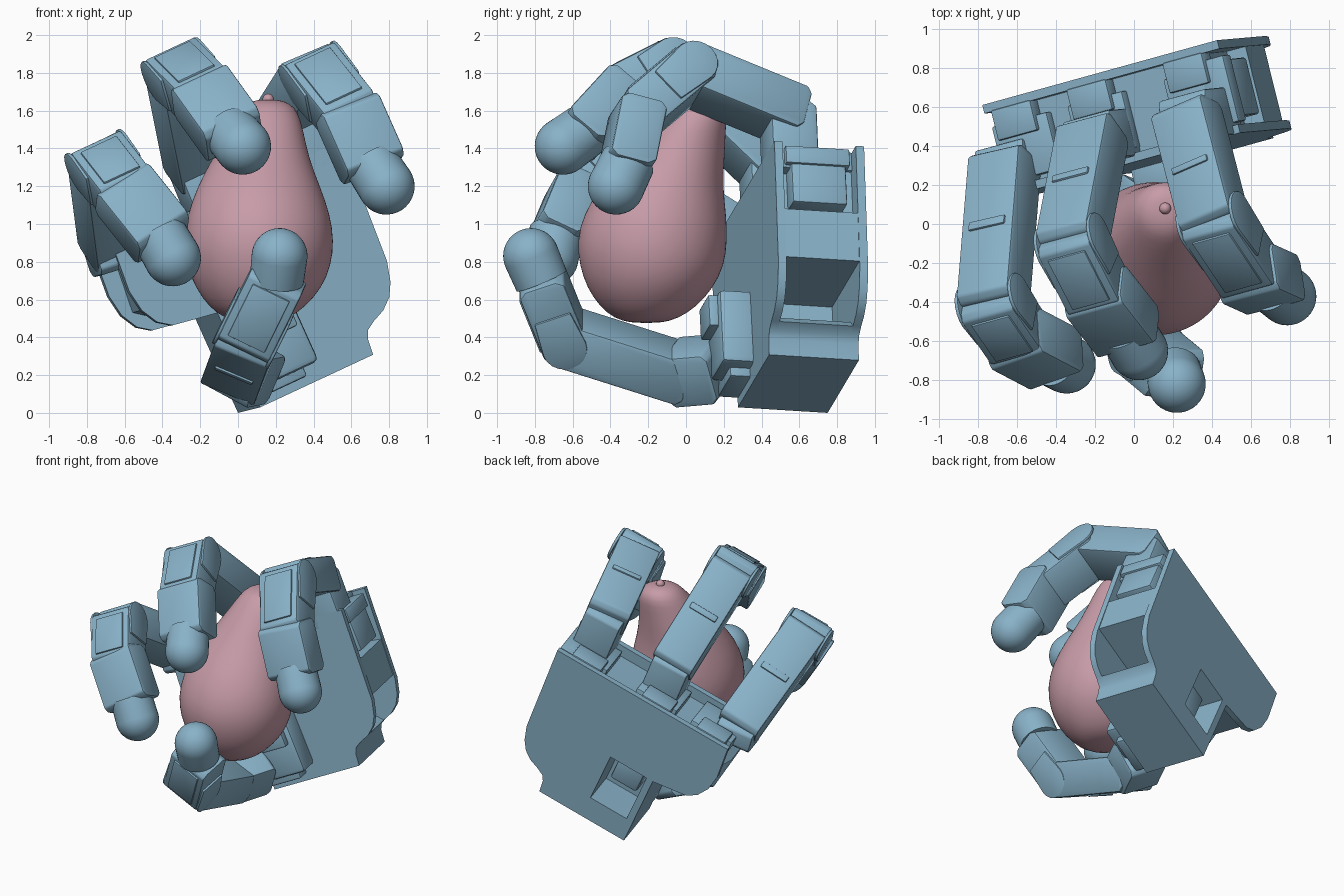
import bpy, bmesh, math
from mathutils import Matrix, Vector

cube = bpy.data.objects.get("Cube")
if cube:
    bpy.data.objects.remove(cube, do_unlink=True)


def material(name, rgb):
    m = bpy.data.materials.new(name)
    m.use_nodes = True
    m.diffuse_color = (*rgb, 1)
    m.node_tree.nodes["Principled BSDF"].inputs["Base Color"].default_value = (*rgb, 1)
    return m


BLUE = material("steel blue", (0.25, 0.445, 0.58))
PINK = material("dusty pink", (0.57, 0.33, 0.39))

# Palm frame: u across the hand, v towards the fingers, h out of the palm
N = Vector((0.24, -0.97, 0.06)).normalized()
W = Vector((0.88, 0.24, 0.41))
W = (W - N * W.dot(N)).normalized()
F = N.cross(W)


def frame(x, y, z, origin):
    m = Matrix((x, y, z)).transposed().to_4x4()
    m.translation = origin
    return m


PALM = frame(W, F, N, Vector((0, 0.75, 0)))


def smooth(ob, angle):
    bpy.ops.object.select_all(action='DESELECT')
    ob.select_set(True)
    bpy.context.view_layer.objects.active = ob
    bpy.ops.object.shade_smooth_by_angle(angle=math.radians(angle))


def finish(name, bm, mat, bevel=0.0, angle=35):
    bmesh.ops.recalc_face_normals(bm, faces=bm.faces)
    mesh = bpy.data.meshes.new(name)
    bm.to_mesh(mesh)
    bm.free()
    mesh.materials.append(mat)
    ob = bpy.data.objects.new(name, mesh)
    bpy.context.collection.objects.link(ob)
    if bevel:
        bpy.context.view_layer.objects.active = ob
        mod = ob.modifiers.new("soft_edges", 'BEVEL')
        mod.width, mod.segments, mod.limit_method = bevel, 2, 'ANGLE'
        bpy.ops.object.modifier_apply(modifier=mod.name)
    smooth(ob, angle)
    return ob


def prism(name, pts, lo, hi, matrix, bevel=0.0):
    """Extrude a flat outline from lo to hi along the frame's third axis."""
    bm = bmesh.new()
    face = bm.faces.new([bm.verts.new((a, b, lo)) for a, b in pts])
    new = bmesh.ops.extrude_face_region(bm, geom=[face])["geom"]
    verts = [g for g in new if isinstance(g, bmesh.types.BMVert)]
    bmesh.ops.translate(bm, verts=verts, vec=(0, 0, hi - lo))
    bm.transform(matrix)
    return finish(name, bm, BLUE, bevel)


def rect(a0, a1, b0, b1):
    return [(a0, b0), (a1, b0), (a1, b1), (a0, b1)]


def arc(r, start, end, steps=10):
    angles = [math.radians(start + (end - start) * i / steps) for i in range(steps + 1)]
    return [(r * math.cos(t), r * math.sin(t)) for t in angles]


def cut(ob, pts, lo, hi):
    cutter = prism("cutter", pts, lo, hi, PALM)
    cutter.hide_render = True
    mod = ob.modifiers.new("opening", 'BOOLEAN')
    mod.operation, mod.solver, mod.object = 'DIFFERENCE', 'EXACT', cutter
    bpy.context.view_layer.objects.active = ob
    bpy.ops.object.modifier_apply(modifier=mod.name)
    bpy.data.objects.remove(cutter, do_unlink=True)
    smooth(ob, 35)


# Palm: two contoured plates around an inset core
OUTLINE = [(0, 0), (0.68, 0), (0.69, 0.09), (0.71, 0.13), (0.76, 0.16), (0.83, 0.19),
           (0.89, 0.24), (0.93, 0.31), (0.96, 0.42), (1.0, 1.1), (-0.37, 1.1), (-0.39, 0.85),
           (-0.37, 0.73), (-0.32, 0.64), (-0.25, 0.59), (-0.13, 0.57), (0, 0.55)]
CORE = [(0, 0), (0.68, 0), (0.69, 0.09), (0.71, 0.13), (0.76, 0.16), (0.72, 0.2), (0.36, 0.2),
        (0.36, 0.45), (0.955, 0.45), (0.975, 0.72), (0.87, 0.73), (0.88, 1.02), (-0.28, 1.02),
        (-0.31, 0.72), (-0.15, 0.6), (0, 0.55)]
back_plate = prism("palm_back_plate", OUTLINE, 0, 0.045, PALM)
core = prism("palm_core", CORE, 0.045, 0.445, PALM)
for part in (back_plate, core):
    cut(part, rect(0.05, 0.34, 0.17, 0.55), -0.1, 0.3)
prism("palm_front_plate", OUTLINE, 0.445, 0.49, PALM)
prism("opening_block", rect(0.09, 0.3, 0.3, 0.56), 0.14, 0.32, PALM, 0.02)
# Side connector in the upper window
prism("side_connector", rect(0.8, 0.985, 0.76, 1.02), 0.1, 0.4, PALM, 0.015)
prism("side_connector_lip", rect(0.85, 1.0, 0.98, 1.08), 0.08, 0.43, PALM, 0.01)


def segment(name, p, q, axis, width, t, near=0.06, far=0.03, style="plain"):
    """Box-like bone with softened ends; outer side is the frame's +y."""
    d = q - p
    n = d.length + far
    d.normalize()
    side = (axis - d * axis.dot(d)).normalized()
    m = frame(d, d.cross(side), -side, p)
    pts = [(0.03 - near, -t), (n - 0.03, -t), (n, 0.04 - t), (n, t - 0.04), (n - 0.03, t),
           (0.03 - near, t), (-near, t - 0.035), (-near, 0.035 - t)]
    prism(name, pts, -width / 2, width / 2, m, 0.012)
    if style == "ridge":
        prism(name + "_ridge", rect(n * 0.45, n * 0.51, t - 0.02, t + 0.012),
              -width * 0.35, width * 0.35, m, 0.008)
    if style == "cover":
        prism(name + "_cover", rect(0, n * 0.85, t - 0.02, t + 0.012),
              -width * 0.36, width * 0.36, m, 0.006)
        # Cheek plates beside the near joint
        for s in (-1, 1):
            c = s * (width / 2 + 0.004)
            prism(name + "_cheek", arc(t * 0.95, 90, 270) + [(n * 0.5, -t * 0.8),
                  (n * 0.5, t * 0.8)], c - 0.01, c + 0.01, m, 0.006)


def fingertip(name, p, q, r):
    """Round-ended tip from p to the sphere centre q."""
    d = q - p
    prof = [(0, -d.length), (r * 0.97, -d.length)] + arc(r, 0, 90, 12)
    bm = bmesh.new()
    verts = [bm.verts.new((a, 0, b)) for a, b in prof]
    edges = [bm.edges.new(e) for e in zip(verts, verts[1:])]
    bmesh.ops.spin(bm, geom=verts + edges, cent=(0, 0, 0), axis=(0, 0, 1),
                   angle=math.tau, steps=36)
    bmesh.ops.remove_doubles(bm, verts=bm.verts, dist=0.0001)
    bm.transform(Matrix.Translation(q) @ d.to_track_quat('Z', 'Y').to_matrix().to_4x4())
    finish(name, bm, BLUE)


def centreline(outer, t):
    """Move the outer edge (u, v, h) inward by t, mitred at each bend."""
    normals = []
    for a, b in zip(outer, outer[1:]):
        d = Vector((b[1] - a[1], b[2] - a[2])).normalized()
        normals.append(Vector((d.y, -d.x)))
    result = []
    for i, (u, v, h) in enumerate(outer):
        a, b = normals[max(i - 1, 0)], normals[min(i, len(normals) - 1)]
        off = (a + b) * (t / (1 + a.dot(b)))
        result.append(PALM @ Vector((u, v - off.x, h - off.y)))
    return result


# Fingers: outer edge (u, v, h) at knuckle, two bends and last end, then tip centre
FINGERS = {
    "index_finger": [(0.84, 1.43, 0.24), (0.92, 1.64, 0.95), (0.92, 1.29, 1.33),
                     (0.90, 0.93, 1.41), (0.91, 0.82, 1.345)],
    "middle_finger": [(0.27, 1.35, 0.21), (0.26, 1.98, 0.83), (0.26, 1.75, 1.22),
                      (0.26, 1.46, 1.47), (0.26, 1.338, 1.448)],
    "ring_finger": [(-0.33, 1.18, 0.22), (-0.37, 1.72, 1.04), (-0.37, 1.43, 1.34),
                    (-0.32, 1.09, 1.49), (-0.325, 0.956, 1.39)],
}
SOCKETS = {"index_finger": 0.8, "middle_finger": 0.24, "ring_finger": -0.2}
T = 0.125
for name, coords in FINGERS.items():
    u, v, h = coords[0]
    pts = centreline([(u - 0.01, 1.03, h)] + coords[:4], T)
    bones = (("knuckle", 0.27, "plain"), ("near_segment", 0.30, "ridge"),
             ("middle_segment", 0.30, "cover"), ("far_segment", 0.33, "plain"))
    for i, (label, width, style) in enumerate(bones):
        segment(f"{name}_{label}", pts[i], pts[i + 1], W, width, T,
                far=-0.02 if i == 3 else 0.03, style=style)
    tip = PALM @ Vector(coords[4])
    fingertip(name + "_tip", pts[4].lerp(pts[3], 0.2), tip, 0.15)
    # Stepped socket on the palm edge
    s = SOCKETS[name]
    prism(name + "_socket", rect(s - 0.16, s + 0.16, 0.98, 1.08), 0.12, 0.42, PALM, 0.01)
    prism(name + "_socket_step", rect(s - 0.13, s + 0.1, 1.0, 1.11), 0.04, 0.2, PALM, 0.01)

# Thumb and its mount on the lower palm
thumb_axis = Vector((-0.92, 0, 0.39))
root, base = Vector((0.07, 0.13, 0.23)), Vector((-0.01, -0.045, 0.215))
bend, top = Vector((0.06, -0.645, 0.405)), Vector((0.205, -0.765, 0.7))
segment("thumb_base_segment", root, base, thumb_axis, 0.28, 0.145)
segment("thumb_near_segment", base, bend, thumb_axis, 0.31, T, style="ridge")
segment("thumb_far_segment", bend, top, thumb_axis, 0.30, T, style="cover")
fingertip("thumb_tip", top, Vector((0.22, -0.82, 0.83)), 0.148)
prism("thumb_mount", rect(0.08, 0.36, 0.1, 0.52), 0.45, 0.66, PALM, 0.03)
prism("thumb_mount_step", rect(0.12, 0.32, 0.32, 0.5), 0.64, 0.71, PALM, 0.012)
prism("thumb_arm", rect(0.0, 0.28, 0.05, 0.32), 0.46, 0.6, PALM, 0.015)

# Pear: rings of (height, centre x, centre y, radius)
RINGS = [(0.475, 0.10, -0.21, 0.08), (0.50, 0.10, -0.21, 0.17), (0.56, 0.10, -0.20, 0.255),
         (0.66, 0.11, -0.19, 0.335), (0.78, 0.11, -0.18, 0.385), (0.91, 0.11, -0.18, 0.40),
         (1.05, 0.11, -0.165, 0.38), (1.20, 0.11, -0.13, 0.325), (1.35, 0.12, -0.05, 0.255),
         (1.50, 0.15, 0.015, 0.195), (1.59, 0.16, 0.06, 0.16), (1.64, 0.16, 0.07, 0.115),
         (1.66, 0.16, 0.08, 0.05)]
bm = bmesh.new()
loops = [[bm.verts.new((cx + a, cy + b, z)) for a, b in arc(r, 0, 350, 35)]
         for z, cx, cy, r in RINGS]
for lo, hi in zip(loops, loops[1:]):
    for i in range(36):
        j = (i + 1) % 36
        bm.faces.new((lo[i], lo[j], hi[j], hi[i]))
bm.faces.new(loops[0])
bm.faces.new(loops[-1])
pear = finish("pear_body", bm, PINK, 0, 80)
mod = pear.modifiers.new("round", 'SUBSURF')
mod.levels = mod.render_levels = 1

# Pear stem
bm = bmesh.new()
bmesh.ops.create_uvsphere(bm, u_segments=16, v_segments=10, radius=0.03,
                          matrix=Matrix.Translation((0.16, 0.08, 1.66)))
finish("pear_stem", bm, PINK, 0, 80)
